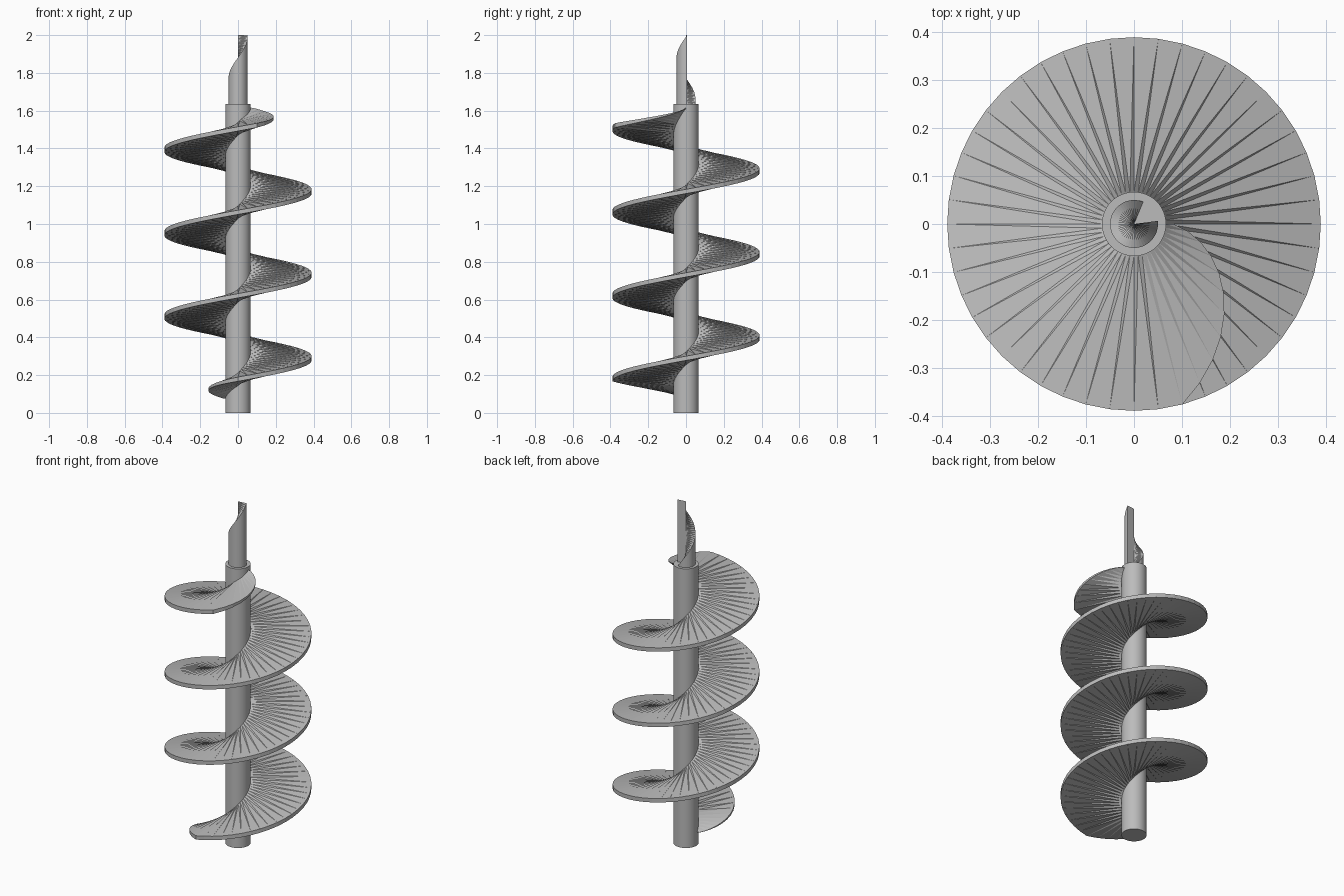
import bpy, bmesh
from math import cos, sin, radians

cube = bpy.data.objects.get("Cube")
if cube:
    bpy.data.objects.remove(cube)

# Single steel colour
steel = bpy.data.materials.new("grey steel")
steel.use_nodes = True
grey = (0.5, 0.5, 0.5, 1)
steel.diffuse_color = grey
steel.node_tree.nodes["Principled BSDF"].inputs["Base Color"].default_value = grey

SHAFT_R, SHAFT_TOP = 0.067, 1.635
FLIGHT_R, PITCH = 0.39, 0.4417
ROOT_THICK, RIM_THICK = 0.068, 0.023
TIP_R, TOP = 0.05, 2.0
STEP = 7.5


def polar(r, deg, z):
    a = radians(deg)
    return (r * cos(a), r * sin(a), z)


def sections_between(section, start, end):
    count = round((end - start) / STEP)
    return [section(start + STEP * i) for i in range(count + 1)]


def finish(bm, name):
    bmesh.ops.remove_doubles(bm, verts=bm.verts, dist=0.00001)
    bmesh.ops.recalc_face_normals(bm, faces=bm.faces)
    mesh = bpy.data.meshes.new(name)
    bm.to_mesh(mesh)
    bm.free()
    mesh.materials.append(steel)
    obj = bpy.data.objects.new(name, mesh)
    bpy.context.collection.objects.link(obj)
    return obj


# Central shaft
bm = bmesh.new()
bmesh.ops.create_cone(bm, cap_ends=True, segments=48, radius1=SHAFT_R,
                      radius2=SHAFT_R, depth=SHAFT_TOP)
bmesh.ops.translate(bm, verts=bm.verts, vec=(0, 0, SHAFT_TOP / 2))
shaft = finish(bm, "shaft")
bpy.context.view_layer.objects.active = shaft
shaft.select_set(True)
bpy.ops.object.shade_smooth_by_angle(angle=radians(30))
shaft.select_set(False)

# Helical flight, thick at the root and thin at the rim, tapering at both ends
FIRST, LAST = -172.5, 1080
END_R = 0.082


def flight_section(deg):
    z = 0.289 + PITCH * deg / 360
    grow = min(1, (deg - FIRST) / 82.5, (LAST - deg) / 75)
    outer = END_R + (FLIGHT_R - END_R) * grow
    scale = max(grow, 0.05) / 2
    root, rim = ROOT_THICK * scale, RIM_THICK * scale
    return [polar(SHAFT_R, deg, z - root), polar(outer, deg, z - rim),
            polar(outer, deg, z + rim), polar(SHAFT_R, deg, z + root)]


bm = bmesh.new()
rings = [[bm.verts.new(p) for p in ring]
         for ring in sections_between(flight_section, FIRST, LAST)]
for a, b in zip(rings, rings[1:]):
    for k in range(4):
        n = (k + 1) % 4
        bm.faces.new((a[k], a[n], b[n], b[k]))
bm.faces.new(rings[0])
bm.faces.new(rings[-1])
bmesh.ops.triangulate(bm, faces=bm.faces, quad_method='FIXED')
finish(bm, "helical_flight")

# Tip with a spiral ramp rising around the axis to a vertical wall
RAMP_START, RAMP_END = 67.5, 367.5


def tip_section(deg):
    z = SHAFT_TOP + (TOP - SHAFT_TOP) * (deg - RAMP_START) / (RAMP_END - RAMP_START)
    return [polar(0, deg, SHAFT_TOP), polar(TIP_R, deg, SHAFT_TOP),
            polar(TIP_R, deg, z), polar(0, deg, z)]


bm = bmesh.new()
wedges = sections_between(tip_section, RAMP_START, RAMP_END)
for a, b in zip(wedges, wedges[1:]):
    # Base, rim and ramp faces of each wedge
    rim = [a[1], b[1], b[2]] + ([a[2]] if a[2] != a[1] else [])
    for face in ([a[0], b[1], a[1]], rim, [a[2], b[2], b[3]], [a[2], b[3], a[3]]):
        bm.faces.new([bm.verts.new(p) for p in face])
bm.faces.new([bm.verts.new(p) for p in wedges[-1]])
finish(bm, "spiral_tip")
